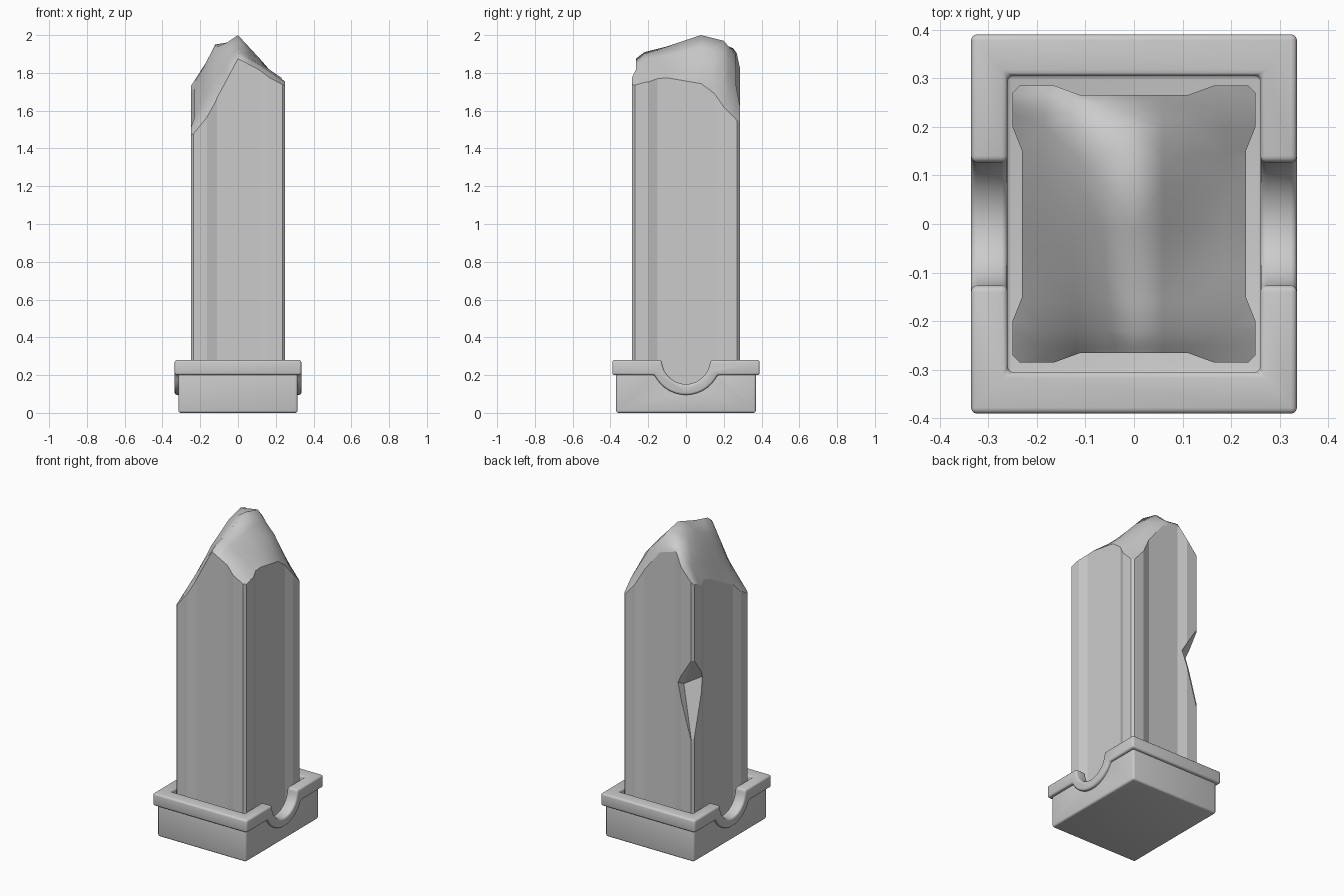
import bpy, bmesh, math
from mathutils import Vector

cube = bpy.data.objects.get("Cube")
if cube:
    bpy.data.objects.remove(cube)

stone = bpy.data.materials.new("pale grey stone")
stone.use_nodes = True
stone.diffuse_color = (0.6, 0.6, 0.6, 1)
stone.node_tree.nodes["Principled BSDF"].inputs["Base Color"].default_value = (0.6, 0.6, 0.6, 1)


def finish(name, bm):
    bmesh.ops.recalc_face_normals(bm, faces=bm.faces[:])
    mesh = bpy.data.meshes.new(name)
    bm.to_mesh(mesh)
    bm.free()
    mesh.materials.append(stone)
    ob = bpy.data.objects.new(name, mesh)
    bpy.context.collection.objects.link(ob)
    return ob


def activate(ob):
    bpy.ops.object.select_all(action='DESELECT')
    ob.select_set(True)
    bpy.context.view_layer.objects.active = ob


def carve(ob, cutter):
    cutter.hide_render = True
    mod = ob.modifiers.new("carve", 'BOOLEAN')
    mod.operation, mod.solver, mod.object = 'DIFFERENCE', 'EXACT', cutter
    activate(ob)
    bpy.ops.object.modifier_apply(modifier=mod.name)
    bpy.data.objects.remove(cutter)


def soften(ob, width):
    mod = ob.modifiers.new("soft edges", 'BEVEL')
    mod.width, mod.segments = width, 3
    mod.limit_method, mod.angle_limit = 'ANGLE', math.radians(40)
    activate(ob)
    bpy.ops.object.modifier_apply(modifier=mod.name)
    bpy.ops.object.shade_smooth_by_angle(angle=math.radians(35))


def box(name, half_x, half_y, low, high):
    bm = bmesh.new()
    bmesh.ops.create_cube(bm, size=2)
    for v in bm.verts:
        v.co = (v.co.x * half_x, v.co.y * half_y, high if v.co.z > 0 else low)
    return finish(name, bm)


def slab(name, outline, half_x):
    """Extrude a side outline (y, z) across the width."""
    bm = bmesh.new()
    face = bm.faces.new([bm.verts.new((-half_x, y, z)) for y, z in outline])
    new = bmesh.ops.extrude_face_region(bm, geom=[face], use_keep_orig=True)["geom"]
    verts = [g for g in new if isinstance(g, bmesh.types.BMVert)]
    bmesh.ops.translate(bm, verts=verts, vec=(2 * half_x, 0, 0))
    return finish(name, bm)


RIM_TOP, RIM_LOW = 0.28, 0.2


def scoop(radius, start_z, steps=14):
    """Arc hanging below the rim top, from -y to +y."""
    a = math.asin((RIM_TOP - start_z) / radius)
    angles = [math.pi + a + (math.pi - 2 * a) * i / steps for i in range(steps + 1)]
    return [(radius * math.cos(t), RIM_TOP + radius * math.sin(t)) for t in angles]


# Base block, hollowed for the pillar
base = slab("base_block", [(-0.37, 0), (-0.37, 0.24)] + scoop(0.15, 0.24)
            + [(0.37, 0.24), (0.37, 0)], 0.315)
carve(base, box("base_hollow", 0.264, 0.309, 0.09, 0.5))
soften(base, 0.012)

# Rim that dips around the side notches
rim = slab("base_rim", [(-0.39, RIM_LOW), (-0.39, RIM_TOP)] + scoop(0.128, RIM_TOP)
           + [(0.39, RIM_TOP), (0.39, RIM_LOW)] + scoop(0.185, RIM_LOW)[::-1], 0.335)
carve(rim, box("rim_hollow", 0.26, 0.305, -0.1, 0.5))
soften(rim, 0.012)

# Broken top heights: one row per y, one column per x
XS = [-0.25, -0.12, 0, 0.12, 0.25]
YS = [-0.285, -0.22, -0.1, 0.08, 0.2, 0.25, 0.285]
TOP = [[1.46, 1.62, 1.86, 1.80, 1.73],
       [1.50, 1.72, 1.91, 1.84, 1.75],
       [1.55, 1.82, 1.94, 1.85, 1.76],
       [1.65, 1.92, 2.00, 1.87, 1.72],
       [1.70, 1.95, 1.97, 1.84, 1.62],
       [1.73, 1.93, 1.91, 1.75, 1.57],
       [1.73, 1.88, 1.82, 1.68, 1.53]]


def sample(keys, values, t):
    for i in range(len(keys) - 1):
        if t <= keys[i + 1] or i == len(keys) - 2:
            f = min(1, max(0, (t - keys[i]) / (keys[i + 1] - keys[i])))
            return values[i] + f * (values[i + 1] - values[i])


def height(x, y):
    return sample(YS, [sample(XS, row, x) for row in TOP], y)


# Pillar section: chamfered corners and shallow recessed panels
quarter = [(0.23, 0.15), (0.25, 0.2), (0.25, 0.27), (0.235, 0.285), (0.165, 0.285), (0.11, 0.265)]
section = []
for sx, sy in ((1, 1), (-1, 1), (-1, -1), (1, -1)):
    part = [(sx * x, sy * y) for x, y in quarter]
    section += part if sx * sy > 0 else part[::-1]

bm = bmesh.new()
bm.faces.new([bm.verts.new((x, y, 0.09)) for x, y in section])
for axis, keys in ((Vector((1, 0, 0)), XS), (Vector((0, 1, 0)), YS)):
    middles = [(a + b) / 2 for a, b in zip(keys, keys[1:])]
    for k in keys[1:-1] + middles:
        bmesh.ops.bisect_plane(bm, geom=bm.verts[:] + bm.edges[:] + bm.faces[:],
                               plane_co=axis * k, plane_no=axis)
new = bmesh.ops.extrude_face_region(bm, geom=bm.faces[:], use_keep_orig=True)["geom"]
for g in new:
    if isinstance(g, bmesh.types.BMVert):
        g.co.z = height(g.co.x, g.co.y)
top = [g for g in new if isinstance(g, bmesh.types.BMFace)]
for f in top:
    f.smooth = True
bmesh.ops.triangulate(bm, faces=top)
pillar = finish("broken_pillar", bm)

# Chip knocked out of the back corner
bm = bmesh.new()
ring = []
for i in range(7):
    t = math.tau * i / 7 + 0.3
    ring.append(bm.verts.new((-0.26 + 0.14 * math.cos(t), 0.295 + 0.12 * math.sin(t),
                              1.08 + 0.03 * math.sin(3 * t))))
for tip_z in (1.27, 0.68):
    tip = bm.verts.new((-0.25, 0.29, tip_z))
    for a, b in zip(ring, ring[1:] + ring[:1]):
        bm.faces.new((a, b, tip))
carve(pillar, finish("chip_cutter", bm))
